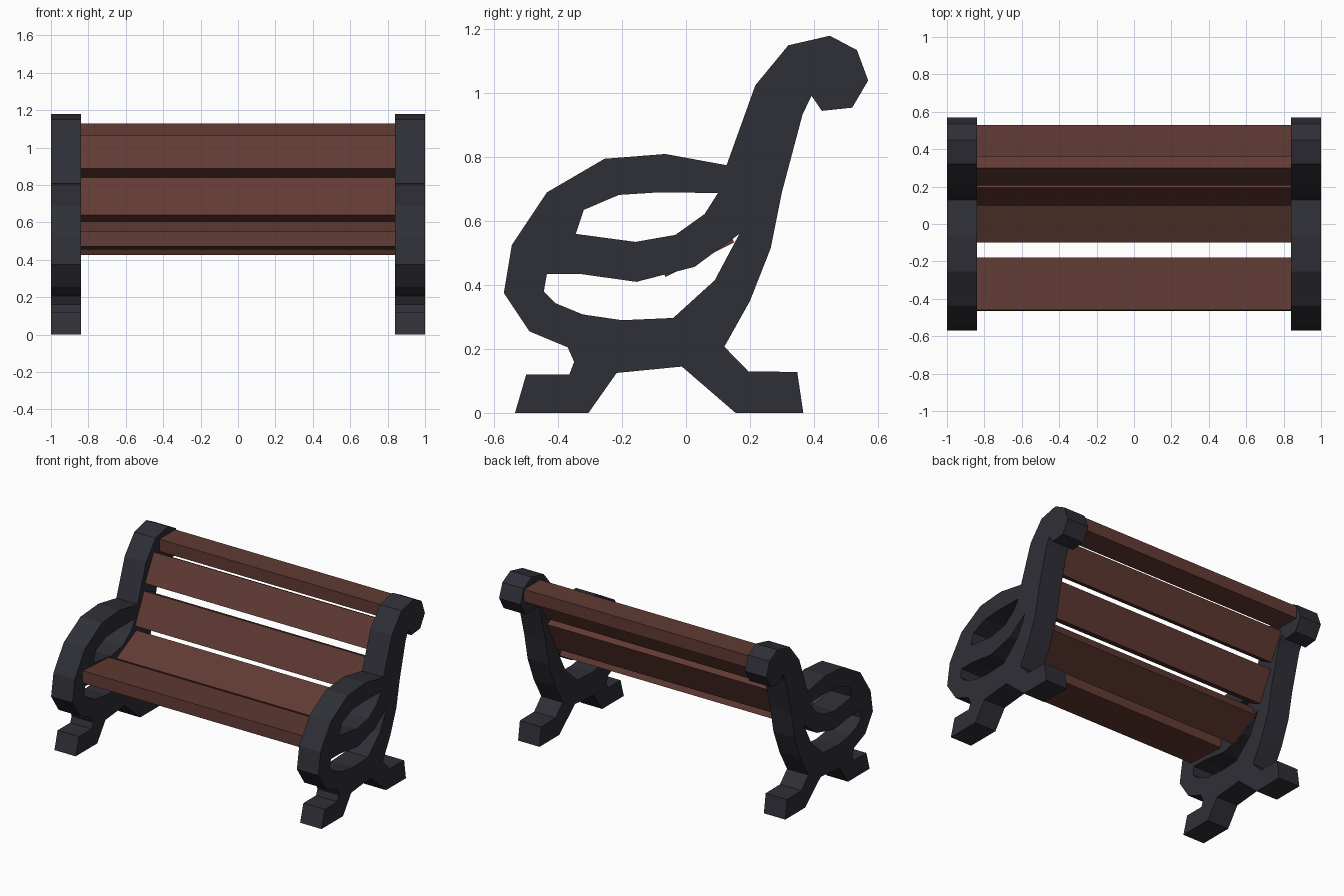
import bpy
from math import radians
from mathutils import Vector

if "Cube" in bpy.data.objects:
    bpy.data.objects.remove(bpy.data.objects["Cube"], do_unlink=True)

INNER, OUTER = 0.84, 1.0


def make_material(name, colour):
    material = bpy.data.materials.new(name)
    material.use_nodes = True
    material.diffuse_color = (*colour, 1)
    shader = next(n for n in material.node_tree.nodes if n.type == "BSDF_PRINCIPLED")
    shader.inputs["Base Color"].default_value = (*colour, 1)
    return material


iron = make_material("dark iron", (.028, .028, .038))
wood = make_material("red brown wood", (.122, .043, .034))


def link_object(name, data):
    obj = bpy.data.objects.new(name, data)
    bpy.context.scene.collection.objects.link(obj)
    return obj


# Cast end frame: outline in (depth, height), then the two openings
outline = [
    (-.535, 0), (-.5, .12), (-.365, .12), (-.35, .16), (-.37, .205),
    (-.49, .255), (-.57, .375), (-.545, .525), (-.435, .69), (-.255, .795),
    (-.065, .81), (.127, .775), (.217, 1.025), (.32, 1.15), (.45, 1.18),
    (.535, 1.135), (.57, 1.04), (.52, .955), (.425, .945), (.393, .992),
    (.365, .935), (.3, .69), (.265, .515), (.2, .35), (.12, .207),
    (.195, .13), (.348, .128), (.367, 0), (.155, 0), (-.013, .145),
    (-.217, .125), (-.305, 0)]
arm_opening = [
    (-.21, .682), (-.085, .69), (.1, .688), (.058, .622),
    (-.033, .557), (-.158, .535), (-.345, .56), (-.32, .635)]
seat_opening = [
    (-.435, .435), (-.333, .435), (-.155, .41), (.027, .457), (.167, .56),
    (.09, .415), (-.04, .297), (-.2, .29), (-.323, .308), (-.408, .343),
    (-.445, .38)]


def make_frame_mesh():
    curve = bpy.data.curves.new("frame_profile", "CURVE")
    curve.dimensions = "2D"
    curve.fill_mode = "BOTH"
    curve.extrude = (OUTER - INNER) / 2
    for loop in (outline, arm_opening, seat_opening):
        spline = curve.splines.new("POLY")
        spline.points.add(len(loop) - 1)
        for point, (y, z) in zip(spline.points, loop):
            point.co = (y, z, 0, 1)
        spline.use_cyclic_u = True
    helper = link_object("frame_helper", curve)
    bpy.context.view_layer.update()
    evaluated = helper.evaluated_get(bpy.context.evaluated_depsgraph_get())
    mesh = bpy.data.meshes.new_from_object(evaluated)
    bpy.data.objects.remove(helper, do_unlink=True)
    mesh.materials.clear()
    mesh.materials.append(iron)
    for face in mesh.polygons:
        face.use_smooth = False
        face.material_index = 0
    return mesh


frame_mesh = make_frame_mesh()
for name, side in (("left_end_frame", 1), ("right_end_frame", -1)):
    frame = link_object(name, frame_mesh)
    frame.rotation_euler = (radians(90), 0, radians(90))
    frame.location.x = side * (INNER + OUTER) / 2


def make_slat(name, start, end, thickness):
    """Plank whose visible face runs from start to end in (depth, height)."""
    start, end = Vector(start), Vector(end)
    along = (end - start).normalized()
    inward = Vector((along.y, -along.x)) * thickness
    section = [start, end, end + inward, start + inward]
    verts = [(x, p.x, p.y) for x in (-INNER, INNER) for p in section]
    faces = [(0, 1, 2, 3), (7, 6, 5, 4)]
    for i in range(4):
        j = (i + 1) % 4
        faces.append((j, i, i + 4, j + 4))
    mesh = bpy.data.meshes.new(name)
    mesh.from_pydata(verts, [], [tuple(reversed(f)) for f in faces])
    mesh.materials.append(wood)
    return link_object(name, mesh)


# Wooden planks from the seat edge up to the top rail
make_slat("front_seat_slat", (-.46, .55), (-.18, .535), .08)
make_slat("rear_seat_slat", (-.1, .497), (.115, .605), .08)
make_slat("lower_back_slat", (.1, .64), (.195, .84), .1)
make_slat("upper_back_slat", (.205, .888), (.3, 1.064), .1)
make_slat("top_rail", (.36, 1.128), (.53, 1.128), .083)
